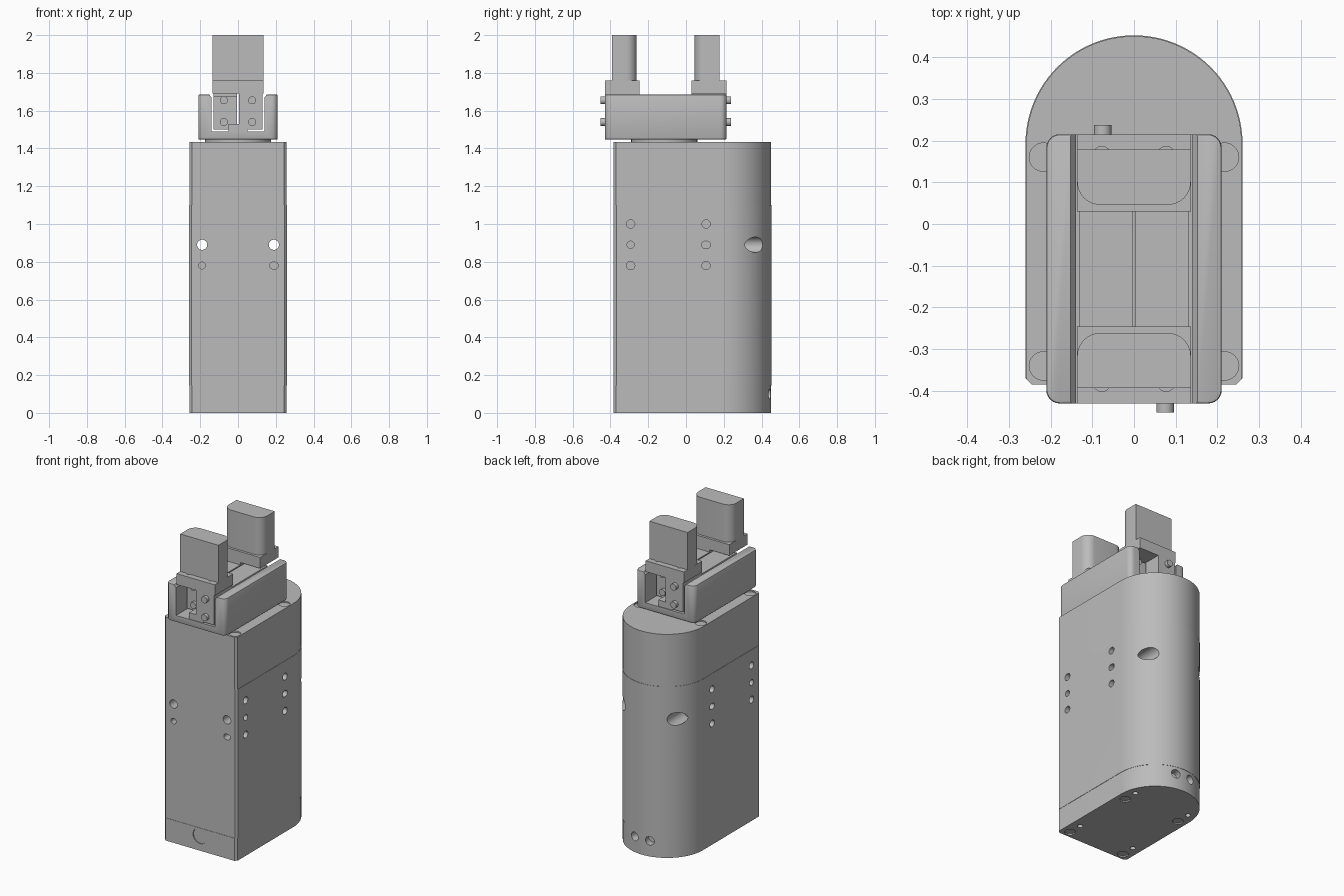
import bpy, bmesh, math
from mathutils import Vector, Matrix

if "Cube" in bpy.data.objects:
    bpy.data.objects.remove(bpy.data.objects["Cube"], do_unlink=True)

grey = bpy.data.materials.new("plain_grey")
grey.use_nodes = True
COLOUR = (0.5, 0.5, 0.5, 1)
grey.diffuse_color = COLOUR
grey.node_tree.nodes["Principled BSDF"].inputs["Base Color"].default_value = COLOUR

RAIL_MID = -0.1075      # centre of the gripper rail along y


def finish(name, bm):
    bmesh.ops.recalc_face_normals(bm, faces=bm.faces)
    mesh = bpy.data.meshes.new(name)
    bm.to_mesh(mesh)
    bm.free()
    mesh.materials.append(grey)
    ob = bpy.data.objects.new(name, mesh)
    bpy.context.collection.objects.link(ob)
    return ob


def prism(name, outline, lo, hi, axis="z", bevel=0):
    """Extrude a 2D outline along z (outline in x, y) or y (outline in x, z)."""
    bm = bmesh.new()
    put = (lambda u, v, w: (u, v, w)) if axis == "z" else (lambda u, v, w: (u, w, v))
    face = bm.faces.new([bm.verts.new(put(u, v, lo)) for u, v in outline])
    ext = bmesh.ops.extrude_face_region(bm, geom=[face])
    moved = [g for g in ext["geom"] if isinstance(g, bmesh.types.BMVert)]
    bmesh.ops.translate(bm, verts=moved, vec=put(0, 0, hi - lo))
    if bevel:
        bmesh.ops.recalc_face_normals(bm, faces=bm.faces)
        rim = [e for e in bm.edges if abs(e.verts[0].co.z - e.verts[1].co.z) < 1e-5]
        bmesh.ops.bevel(bm, geom=rim, offset=bevel, segments=2, affect="EDGES", profile=0.5)
    return finish(name, bm)


def rect(x0, x1, y0, y1):
    return [(x0, y0), (x1, y0), (x1, y1), (x0, y1)]


def box(name, x0, x1, y0, y1, z0, z1):
    return prism(name, rect(x0, x1, y0, y1), z0, z1)


def cyl(name, start, end, r, sides=32):
    a, b = Vector(start), Vector(end)
    bm = bmesh.new()
    turn = (b - a).to_track_quat("Z", "Y").to_matrix().to_4x4()
    bmesh.ops.create_cone(bm, cap_ends=True, segments=sides, radius1=r, radius2=r,
                          depth=(b - a).length,
                          matrix=Matrix.Translation((a + b) / 2) @ turn)
    return finish(name, bm)


def cut(ob, cutters):
    for c in cutters:
        m = ob.modifiers.new("cut", "BOOLEAN")
        m.operation, m.solver, m.object = "DIFFERENCE", "EXACT", c
    bpy.context.view_layer.update()
    done = bpy.data.meshes.new_from_object(ob.evaluated_get(bpy.context.evaluated_depsgraph_get()))
    ob.modifiers.clear()
    ob.data = done
    for c in cutters:
        bpy.data.objects.remove(c, do_unlink=True)


def arc(cx, cy, r, start, end, steps):
    return [(cx + r * math.cos(math.radians(start + (end - start) * i / steps)),
             cy + r * math.sin(math.radians(start + (end - start) * i / steps)))
            for i in range(steps + 1)]


def round_rect(x, y0, y1, r):
    return (arc(x - r, y1 - r, r, 0, 90, 6) + arc(-x + r, y1 - r, r, 90, 180, 6)
            + arc(-x + r, y0 + r, r, 180, 270, 6) + arc(x - r, y0 + r, r, 270, 360, 6))


def body_outline(w):
    front = w - 0.643
    return (arc(0, 0.452 - 0.26, w, 0, 180, 48)
            + [(-w, front + 0.014), (-w + 0.014, front), (w - 0.014, front), (w, front + 0.014)])


# Housing in three stacked sections
base = prism("housing_base", body_outline(0.258), 0, 0.145)
middle = prism("housing_middle", body_outline(0.26), 0.145, 1.1)
top = prism("housing_top", body_outline(0.258), 1.1, 1.435)

# Holes in the middle section: mounting bores, then side dowel holes
holes = []
for s in (-1, 1):
    x = s * 0.19
    holes.append(cyl("bore", (x, -0.5, 0.89), (x, 0.6, 0.89), 0.027))
    holes.append(cyl("counterbore", (x, 0.24, 0.89), (x, 0.6, 0.89), 0.041))
    for shift in ((0,) if s < 0 else (-0.005, 0.005)):
        holes.append(cyl("dowel", (x + shift, -0.5, 0.78), (x + shift, -0.33, 0.78), 0.018))
    for y in (-0.293, 0.106):
        for z, r in ((1.0, 0.022), (0.89, 0.019), (0.78, 0.022)):
            for shift in ((-0.005, 0.005) if y > 0 and r < 0.02 else (0,)):
                holes.append(cyl("side", (s * 0.22, y + shift, z), (s * 0.3, y + shift, z), r))
cut(middle, holes)

# Base: front plug, rear connectors, underside screw holes
holes = [cyl("plug", (0, -0.5, 0.095), (0, -0.379, 0.095), 0.05)]
for s in (-1, 1):
    d = Vector((s * 0.21, 0.978, 0))
    c = Vector((0, 0.192, 0.1))
    holes.append(cyl("connector", c + d * 0.21, c + d * 0.3, 0.028))
    for y in (-0.34, 0.16):
        holes.append(cyl("screw", (s * 0.2, y, -0.1), (s * 0.2, y, 0.008), 0.032))
    for y in (-0.25, 0.25):
        holes.append(cyl("pin", (s * 0.2, y, -0.1), (s * 0.2, y, 0.03), 0.016))
cut(base, holes)

# Shallow corner screw seats on the top
cut(top, [cyl("seat", (s * 0.217, y, 1.427), (s * 0.217, y, 1.5), 0.034)
          for s in (-1, 1) for y in (-0.34, 0.16)])

# Gripper rail with a channel along its length
cyl("mounting_disc", (0, -0.115, 1.43), (0, -0.115, 1.45), 0.175, 48)
rail = prism("gripper_rail", round_rect(0.21, -0.43, 0.215, 0.032), 1.447, 1.685, bevel=0.006)
channel = [(-0.139, 1.49), (0.139, 1.49), (0.139, 1.668), (0.152, 1.685),
           (0.152, 1.75), (-0.152, 1.75), (-0.152, 1.685), (-0.139, 1.668)]
cut(rail, [prism("channel", channel, -0.6, 0.5, "y")])
box("channel_rib", -0.05, 0.05, -0.425, 0.21, 1.485, 1.53)

# Two identical jaws, the second turned half way round the rail centre
half_turn = (Matrix.Translation((0, RAIL_MID, 0)) @ Matrix.Rotation(math.pi, 4, "Z")
             @ Matrix.Translation((0, -RAIL_MID, 0)))
for side in ("front", "rear"):
    plate = box(side + "_jaw_plate", -0.136, 0.136, -0.43, -0.245, 1.69, 1.76)
    cut(plate, [cyl("hole", (x, -0.38, 1.72), (x, -0.38, 1.8), 0.021) for x in (-0.077, 0.077)])
    finger = ([(-0.136, -0.393), (0.136, -0.393)] + arc(0.081, -0.316, 0.055, 0, 90, 8)
              + arc(-0.081, -0.316, 0.055, 90, 180, 8))
    parts = [plate,
             prism(side + "_finger", finger, 1.75, 2.0),
             box(side + "_jaw_block", 0.004, 0.13, -0.43, -0.245, 1.5, 1.7),
             box(side + "_slide_bar", 0.004, 0.13, -0.3, 0.115, 1.5, 1.675)]
    for z in (1.54, 1.655):
        parts.append(cyl(side + "_screw", (0.075, -0.42, z), (0.075, -0.452, z), 0.021, 24))
        parts.append(cyl(side + "_inner_screw", (0.075, 0.1, z), (0.075, 0.135, z), 0.021, 24))
    if side == "rear":
        for ob in parts:
            ob.data.transform(half_turn)

# Smooth the curved surfaces, keep edges crisp
for ob in bpy.context.scene.objects:
    if ob.type == "MESH":
        bpy.ops.object.select_all(action="DESELECT")
        ob.select_set(True)
        bpy.context.view_layer.objects.active = ob
        bpy.ops.object.shade_smooth_by_angle(angle=math.radians(30))
